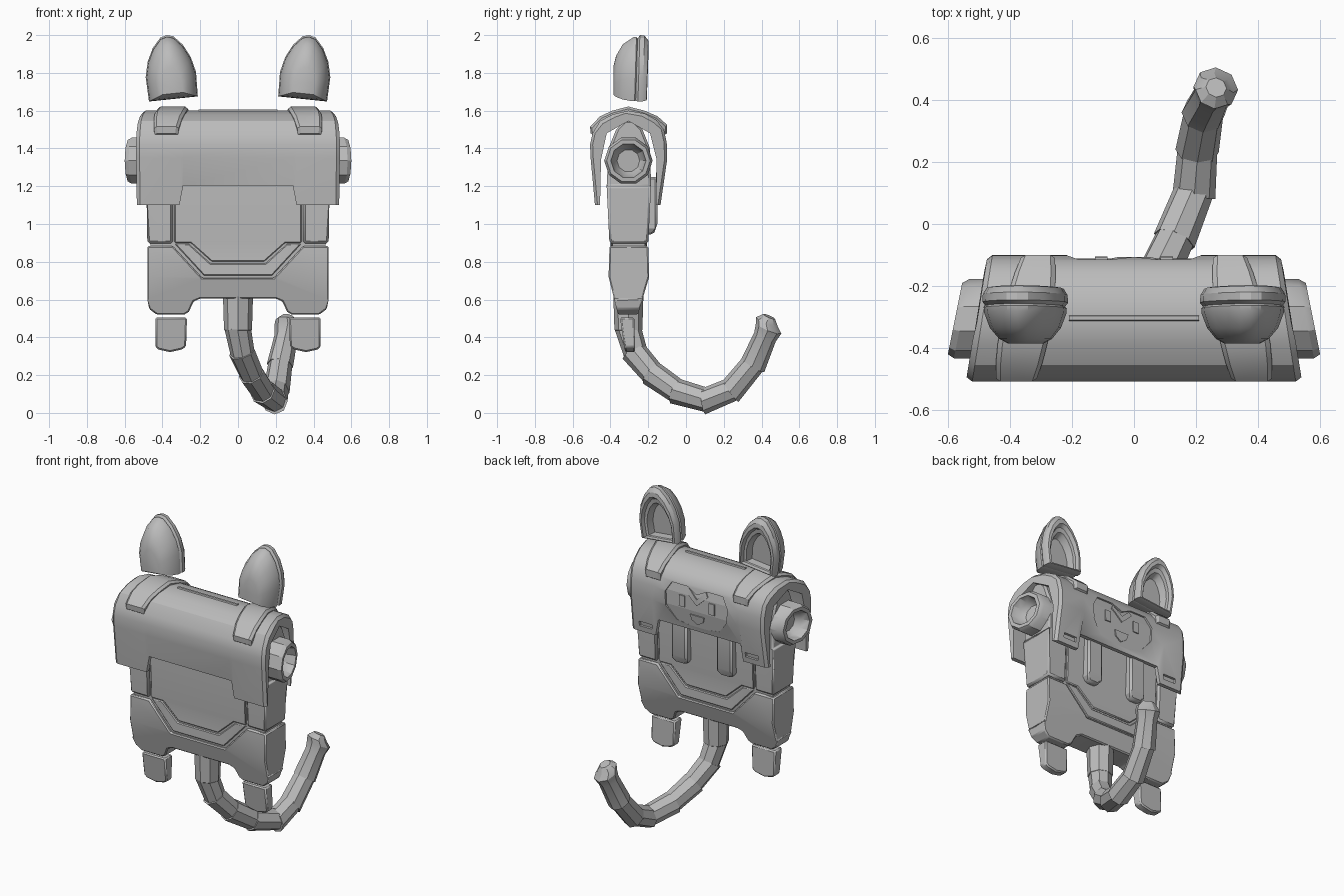
import bpy, bmesh, math
from mathutils import Vector, Matrix

if "Cube" in bpy.data.objects:
    bpy.data.objects.remove(bpy.data.objects["Cube"])

grey = bpy.data.materials.new("grey")
grey.diffuse_color = (0.5, 0.5, 0.5, 1)
grey.use_nodes = True
grey.node_tree.nodes["Principled BSDF"].inputs["Base Color"].default_value = grey.diffuse_color


def finish(name, bm):
    bmesh.ops.recalc_face_normals(bm, faces=bm.faces)
    me = bpy.data.meshes.new(name)
    bm.to_mesh(me)
    bm.free()
    ob = bpy.data.objects.new(name, me)
    me.materials.append(grey)
    bpy.context.collection.objects.link(ob)
    return ob


def loft(name, rings, parts=None):
    """Skin a list of equal rings and cap both ends."""
    bm = bmesh.new()
    vs = [[bm.verts.new(p) for p in r] for r in rings]
    n = len(rings[0])
    for a, b in zip(vs, vs[1:]):
        for i in range(n):
            j = (i + 1) % n
            bm.faces.new((a[i], a[j], b[j], b[i]))
    bm.faces.new(vs[0])
    bm.faces.new(vs[-1])
    return finish(name, bm)


def interp(table, z):
    if z <= table[0][0]:
        return table[0][1]
    for (z0, a), (z1, b) in zip(table, table[1:]):
        if z <= z1:
            return a + (b - a) * (z - z0) / (z1 - z0)
    return table[-1][1]


def panel(name, outline, front, back, cuts=(), bevel=0.0):
    """Extrude an x-z outline along y, following front(z) and back(z)."""
    bm = bmesh.new()
    f = bm.faces.new([bm.verts.new((x, 0, z)) for x, z in outline])
    g = bmesh.ops.extrude_face_region(bm, geom=[f])["geom"]
    for v in g:
        if isinstance(v, bmesh.types.BMVert):
            v.co.y = 1
    for c in cuts:
        bmesh.ops.bisect_plane(bm, geom=bm.verts[:] + bm.edges[:] + bm.faces[:],
                               plane_co=(0, 0, c), plane_no=(0, 0, 1))
    for v in bm.verts:
        v.co.y = back(v.co.z) if v.co.y > 0.5 else front(v.co.z)
    ob = finish(name, bm)
    if bevel:
        m = ob.modifiers.new("bevel", "BEVEL")
        m.width, m.segments, m.limit_method = bevel, 1, "ANGLE"
        m.angle_limit = math.radians(35)
    return ob


def sym(half):
    return half + [(-x, z) for x, z in reversed(half) if x > 1e-6]


def box(x0, x1, z0, z1):
    return [(x0, z0), (x1, z0), (x1, z1), (x0, z1)]


# Body slab: thickness follows height
FRONT = [(0.52, -0.36), (0.72, -0.41), (0.89, -0.405), (1.2, -0.42), (1.4, -0.41), (1.5, -0.37), (1.56, -0.31)]
BACK = [(0.52, -0.255), (0.72, -0.195), (0.89, -0.2), (1.2, -0.185), (1.4, -0.19), (1.5, -0.23), (1.56, -0.29)]
cuts = (0.6, 0.72, 0.89, 1.2, 1.4, 1.5)


def slab(name, outline, inset, bevel):
    return panel(name, outline, lambda z: interp(FRONT, z) + inset,
                 lambda z: interp(BACK, z) - inset, cuts, bevel)


slab("body_core", sym([(0.15, 0.63), (0.44, 0.63), (0.465, 0.9), (0.465, 1.54)]), 0.016, 0)
slab("lower_body", sym([(0.19, 0.715), (0.2, 0.605), (0.235, 0.59), (0.26, 0.535), (0.285, 0.52),
                        (0.43, 0.52), (0.47, 0.55), (0.48, 0.6), (0.48, 0.883), (0.345, 0.883)][1:] + [(0.19, 0.715)]),
     0, 0.012)
slab("belly_band", sym([(0.18, 0.727), (0.335, 0.895), (0.26, 0.895), (0.145, 0.79)]), 0.008, 0.005)
slab("belly_panel", sym([(0.14, 0.802), (0.25, 0.9), (0.335, 0.9), (0.335, 1.3)]), 0.006, 0.005)
for s in (1, -1):
    slab("side_panel", [(s * x, z) for x, z in
                        [(0.345, 0.897), (0.48, 0.897), (0.485, 1.2), (0.48, 1.55), (0.345, 1.55)]], 0, 0.012)

# Curved upper cover with a notch along both lower edges
outer = [(-0.482, 1.1), (-0.505, 1.35), (-0.508, 1.42), (-0.495, 1.48), (-0.455, 1.545), (-0.39, 1.58),
         (-0.305, 1.6), (-0.22, 1.585), (-0.155, 1.55), (-0.117, 1.5), (-0.102, 1.43), (-0.1, 1.34), (-0.135, 1.1)]
inner = [(-0.16, 1.1), (-0.155, 1.34), (-0.19, 1.48), (-0.305, 1.545), (-0.42, 1.48), (-0.45, 1.34), (-0.455, 1.1)]
loop = outer + inner


def cover_ring(x, bottom, edge, chamfer=0.0):
    ring = []
    for i, (y, z) in enumerate(loop):
        w = math.copysign(0.54 - 0.16 * (y + 0.51), x) if edge else x
        if edge and not chamfer:
            w -= math.copysign(0.018, x)
        if chamfer and i < len(outer):
            y += chamfer * (1 if y < -0.305 else -1)
            z -= chamfer if z > 1.5 else 0
        ring.append((w, y, bottom if z < 1.15 else z))
    return ring


half = [cover_ring(0.29, 1.205, False), cover_ring(0.31, 1.1, False),
        cover_ring(0.5, 1.1, True), cover_ring(0.5, 1.1, True, 0.014)]
mirror = [[(-x, y, z) for x, y, z in r] for r in reversed(half)]
cover = loft("cover", mirror + half)

# Recessed face plate and slots in the rear of the cover
REAR = [(1.1, -0.135), (1.34, -0.1), (1.43, -0.102), (1.5, -0.117), (1.55, -0.155)]
rear = lambda z: interp(REAR, z)
rear_cuts = (1.34, 1.43, 1.5)
face_outline = sym([(0.06, 1.235), (0.15, 1.25), (0.215, 1.33), (0.22, 1.42), (0.18, 1.485), (0.07, 1.485), (0, 1.45)])
cutters = [panel("face_cutter", face_outline, lambda z: rear(z) - 0.012, lambda z: 0, rear_cuts)]
for s in (1, -1):
    o = [(s * x, z) for x, z in box(0.33, 0.42, 1.135, 1.165)]
    cutters.append(panel("slot_cutter", o, lambda z: rear(z) - 0.015, lambda z: 0))
for c in cutters:
    m = cover.modifiers.new("cut", "BOOLEAN")
    m.operation, m.object, m.solver = "DIFFERENCE", c, "EXACT"
    c.hide_render = True
    c.hide_viewport = True


def face_plate(name, outline):
    panel(name, outline, lambda z: rear(z) - 0.014, lambda z: rear(z) - 0.005, rear_cuts)


face_plate("mouth", [(-0.05, 1.315), (0.05, 1.315), (0.04, 1.28), (0, 1.255), (-0.04, 1.28)])
face_plate("brow", sym([(0, 1.38), (0.075, 1.45), (0.06, 1.475), (0, 1.42)]))
for s in (1, -1):
    face_plate("eye", [(s * x, z) for x, z in box(0.085, 0.125, 1.35, 1.42)])

# Ridge seam along the top
loft("top_seam", [[(x, -0.315, 1.59), (x, -0.31, 1.606), (x, -0.297, 1.606), (x, -0.292, 1.59)]
                  for x in (-0.21, 0.21)])

# Straps over the cover
strap = [(-0.505, 1.48, 0.062), (-0.508, 1.515, 0.066), (-0.455, 1.57, 0.075), (-0.39, 1.6, 0.08),
         (-0.305, 1.622, 0.08), (-0.22, 1.6, 0.075), (-0.15, 1.57, 0.066), (-0.1, 1.525, 0.055), (-0.1, 1.48, 0.05)]
for s in (1, -1):
    rings = []
    for y, z, w in strap:
        cx = 0.31 - 0.17 * (y + 0.1)
        d = Vector((0, -0.305 - y, 1.35 - z)).normalized() * 0.05
        rings.append([(s * (cx + dx), y + d.y * k, z + d.z * k) for dx, k in
                      ((-w, 1), (-w, 0.25), (-w + 0.015, 0), (w - 0.015, 0), (w, 0.25), (w, 1))])
    loft("strap", rings)

# Side sockets with a hollow end
for s in (1, -1):
    rings = []
    for x, r in ((0.42, 0.128), (0.555, 0.128), (0.577, 0.115), (0.577, 0.093), (0.53, 0.082), (0.5, 0.06)):
        ring = []
        for i in range(10):
            a = math.tau * i / 10
            y, z = r * math.cos(a), r * math.sin(a)
            ring.append((s * (x - 0.2 * y), -0.305 + y, 1.335 + z))
        rings.append(ring)
    loft("side_socket", rings)

# Ears: domed front, stepped rim, hollow rear
ear = sym([(0.13, 0), (0.134, 0.13), (0.115, 0.21), (0.08, 0.28), (0.035, 0.33), (0, 0.34)])
levels = [(-0.385, 0.42), (-0.37, 0.62), (-0.335, 0.83), (-0.285, 0.96), (-0.268, 0.97), (-0.262, 0.93),
          (-0.25, 1.0), (-0.225, 0.99), (-0.205, 0.9), (-0.203, 0.8), (-0.225, 0.74), (-0.23, 0.64), (-0.275, 0.56)]
for s in (1, -1):
    rot = Matrix.Rotation(math.radians(6), 3, "Y")
    rings = []
    for y, k in levels:
        ring = []
        for x, z in ear:
            p = rot @ Vector((x * k, 0, 0.05 + (z - 0.05) * k))
            ring.append((s * (0.342 + p.x), y + 0.03 * (z - 0.15) * (y > -0.3), 1.662 + p.z))
        rings.append(ring)
    loft("ear", rings)

# Paws hanging on the rear and feet below
for s in (1, -1):
    o = [(s * 0.16 + x, z) for x, z in
         [(-0.035, 0.945), (0.035, 0.945), (0.055, 0.975), (0.055, 1.25), (-0.055, 1.25), (-0.055, 0.975)]]
    panel("paw", o, lambda z: -0.23, lambda z: -0.175 if z < 0.96 else -0.152, (1.0,), 0.012)
    o = [(s * x, z) for x, z in
         [(0.275, 0.35), (0.3, 0.335), (0.36, 0.322), (0.42, 0.335), (0.438, 0.35), (0.438, 0.505), (0.27, 0.505)]]
    panel("foot", o, lambda z: -0.325 - 0.15 * (z - 0.34), lambda z: -0.27 - 0.02 * (z - 0.34), (), 0.008)

# Segmented tail
path = [Vector(p) for p in ((0, -0.305, 0.62), (0, -0.305, 0.44), (0.025, -0.265, 0.31), (0.075, -0.17, 0.2),
                            (0.135, -0.04, 0.11), (0.195, 0.11, 0.068), (0.205, 0.245, 0.125),
                            (0.225, 0.36, 0.265), (0.26, 0.43, 0.43), (0.265, 0.44, 0.51))]


def tail_ring(p, d, r):
    side = Vector((1, 0, 0))
    side = (side - d * side.dot(d)).normalized()
    up = d.cross(side)
    return [p + r * (math.cos(a) * side + math.sin(a) * up) for a in (math.tau * i / 8 for i in range(8))]


for i in range(len(path) - 2):
    a, b = path[i], path[i + 1]
    d = (b - a).normalized()
    r = 0.08 if i == 0 else 0.07
    prev = (a - path[i - 1]).normalized() if i else d
    spec = [(a - d * 0.015, (d + prev).normalized(), r), (b, d, 0.064 if i else 0.074), (b + d * 0.02, d, 0.05)]
    if i == len(path) - 3:
        spec[1:] = [(b - d * 0.03, d, 0.062), (b + d * 0.02, d, 0.073), (path[-1] - d * 0.03, d, 0.062), (path[-1], d, 0.034)]
    loft("tail_segment", [tail_ring(*t) for t in spec])

# Smooth shading that keeps hard edges
for ob in bpy.context.scene.objects:
    ob.select_set(not ob.hide_render)
    if not ob.hide_render:
        bpy.context.view_layer.objects.active = ob
bpy.ops.object.shade_smooth_by_angle(angle=math.radians(30))
